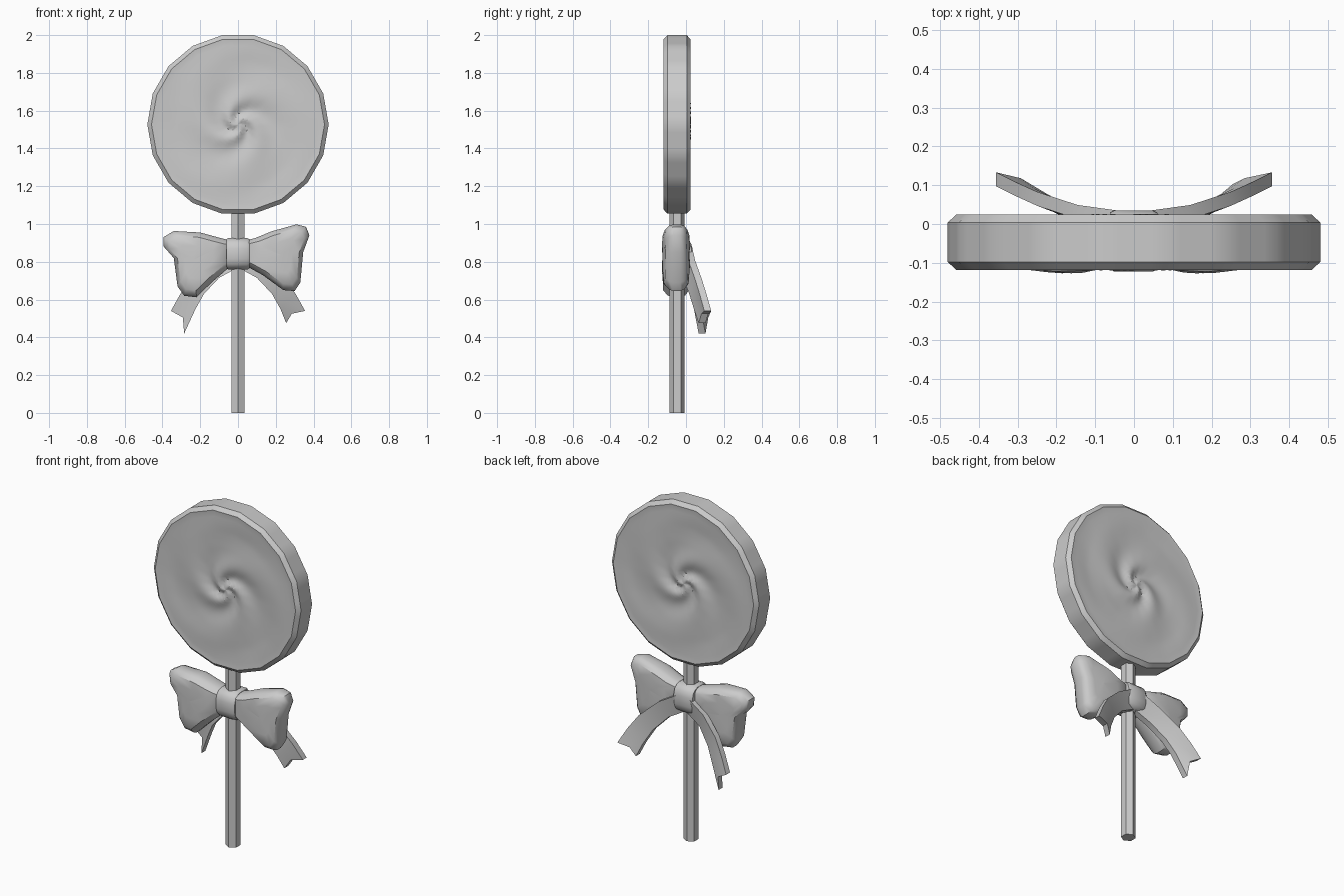
import bpy, bmesh, math
from mathutils import Vector

cube = bpy.data.objects.get("Cube")
if cube:
    bpy.data.objects.remove(cube, do_unlink=True)

MID_Y = -0.047

grey = bpy.data.materials.new("light grey")
grey.use_nodes = True
grey.diffuse_color = (0.6, 0.6, 0.6, 1)
grey.node_tree.nodes["Principled BSDF"].inputs["Base Color"].default_value = (0.6, 0.6, 0.6, 1)


def finish(name, bm, angle=35):
    bmesh.ops.recalc_face_normals(bm, faces=bm.faces)
    mesh = bpy.data.meshes.new(name)
    bm.to_mesh(mesh)
    bm.free()
    mesh.materials.append(grey)
    obj = bpy.data.objects.new(name, mesh)
    bpy.context.collection.objects.link(obj)
    bpy.ops.object.select_all(action='DESELECT')
    obj.select_set(True)
    bpy.context.view_layer.objects.active = obj
    bpy.ops.object.shade_smooth_by_angle(angle=math.radians(angle))
    return obj


def loft(bm, loops, cap=True):
    """Skin closed loops of points, optionally capping both ends."""
    rings = [[bm.verts.new(p) for p in loop] for loop in loops]
    n = len(rings[0])
    for a, b in zip(rings, rings[1:]):
        for i in range(n):
            j = (i + 1) % n
            bm.faces.new((a[i], a[j], b[j], b[i]))
    if cap:
        bm.faces.new(rings[0])
        bm.faces.new(rings[-1])


# Candy disc: eighteen-sided rim with a swirl on both faces
SIDES, SUB, RADIUS, DISC_Z = 18, 4, 0.48, 1.527
STEP = math.tau / SIDES


def disc_ring(r, depth, side, swirl):
    ring = []
    for i in range(SIDES * SUB):
        a = i * STEP / SUB
        flat = math.cos(STEP / 2) / math.cos(a % STEP - STEP / 2)
        x, z = r * flat * math.cos(a), r * flat * math.sin(a)
        wave = 0
        if swirl:
            fade = min(1, r / 0.06) * min(1, (0.44 - r) / 0.1)
            wave = fade * (0.004 + 0.008 * max(0, 1 - r / 0.25))
            wave *= math.sin(3 * a + 5.5 * math.log(r + 0.05)) - 0.6
        ring.append((x * side, MID_Y - side * (depth + wave), DISC_Z + z))
    return ring


def disc_half(side):
    rings = [disc_ring(0.004 + 0.436 * k / 24, 0.069, side, True) for k in range(25)]
    rings.append(disc_ring(0.458, 0.071, side, False))
    rings.append(disc_ring(RADIUS, 0.051, side, False))
    return rings


bm = bmesh.new()
loft(bm, disc_half(1) + [[(-x, y, z) for x, y, z in ring] and
     [(x, 2 * MID_Y - y, z) for x, y, z in ring] for ring in disc_half(1)[-1:]], cap=False)
back = disc_half(-1)
loft(bm, back, cap=False)
bmesh.ops.remove_doubles(bm, verts=bm.verts, dist=0.0004)
bmesh.ops.holes_fill(bm, edges=[e for e in bm.edges if e.is_boundary], sides=0)
finish("candy_disc", bm, 30)

# Hexagonal stick
bm = bmesh.new()
hexagon = [(0.04 * math.sin(k * math.tau / 6), MID_Y + 0.04 * math.cos(k * math.tau / 6))
           for k in range(6)]
loft(bm, [[(x, y, z) for x, y in hexagon] for z in (0, 1.1)])
finish("stick", bm)

# Bow lobes: padded outlines, thickest near the knot
LEFT = [(0.03, 0.91), (0.09, 0.925), (0.18, 0.962), (0.31, 0.998), (0.36, 0.985), (0.378, 0.94),
        (0.345, 0.85), (0.33, 0.69), (0.30, 0.645), (0.24, 0.65), (0.13, 0.73), (0.03, 0.785)]
RIGHT = [(-0.03, 0.91), (-0.09, 0.925), (-0.2, 0.955), (-0.34, 0.963), (-0.395, 0.93), (-0.393, 0.88),
         (-0.34, 0.82), (-0.32, 0.67), (-0.285, 0.62), (-0.22, 0.612), (-0.14, 0.69), (-0.03, 0.785)]


def bow_lobe(name, outline):
    centre = sum((Vector(p) for p in outline), Vector((0, 0))) / len(outline)

    def loop(scale, depth):
        pts = []
        for p in outline:
            x, z = centre + (Vector(p) - centre) * scale
            taper = 1 - 1.5 * max(0, abs(x) - 0.2) - 2 * max(0, 0.14 - abs(x))
            pts.append((x, MID_Y + depth * taper, z))
        return pts
    section = [(0.02, -0.08), (0.5, -0.08), (0.82, -0.076), (0.95, -0.052), (1, -0.025)]
    section += [(s, -0.85 * d) for s, d in reversed(section)]
    bm = bmesh.new()
    loft(bm, [loop(s, d) for s, d in section])
    finish(name, bm, 40)


bow_lobe("left_bow_lobe", LEFT)
bow_lobe("right_bow_lobe", RIGHT)

# Knot: a band wrapped around the stick
bm = bmesh.new()


def knot_ring(x, scale):
    ring = []
    for k in range(16):
        a = math.tau * (k + 0.5) / 16
        c, s = math.cos(a), math.sin(a)
        y = math.copysign(abs(c) ** 0.7, c) * 0.08
        z = math.copysign(abs(s) ** 0.7, s) * 0.085
        ring.append((x, MID_Y + 0.003 + y * scale, 0.842 + z * scale))
    return ring


loft(bm, [knot_ring(-0.062, 0.92), knot_ring(-0.05, 1), knot_ring(0.048, 1), knot_ring(0.06, 0.92)])
finish("bow_knot", bm)


# Ribbon tails: curved strips with a notched end
def ribbon_tail(name, side, tip, notch):
    rows = [((0.0, 0.77), (0.01, 0.82), (0.03, 0.87), 0.0),
            ((0.10, 0.715), (0.12, 0.76), (0.145, 0.805), 0.016),
            ((0.18, 0.63), (0.21, 0.67), (0.25, 0.71), 0.05),
            ((0.225, 0.55), (0.26, 0.59), (0.305, 0.63), 0.075),
            (tip, notch, (0.355, 0.54), 0.1)]
    bm = bmesh.new()
    layers = [[[bm.verts.new((side * x, y + off + 0.015 * (i - 1), z)) for i, (x, z) in enumerate(pts)]
               for *pts, y in rows] for off in (-0.018, 0.018)]
    faces = [bm.faces.new((g[r][c], g[r + 1][c], g[r + 1][c + 1], g[r][c + 1]))
             for g in layers for r in range(len(rows) - 1) for c in range(2)]
    front, rear = ([*[r[0] for r in g], g[-1][1], *[r[2] for r in reversed(g)], g[0][1]] for g in layers)
    for i in range(len(front)):
        j = (i + 1) % len(front)
        bm.faces.new((front[i], front[j], rear[j], rear[i]))
    finish(name, bm)


ribbon_tail("left_ribbon_tail", 1, (0.255, 0.475), (0.285, 0.525))
ribbon_tail("right_ribbon_tail", -1, (0.285, 0.42), (0.292, 0.505))
